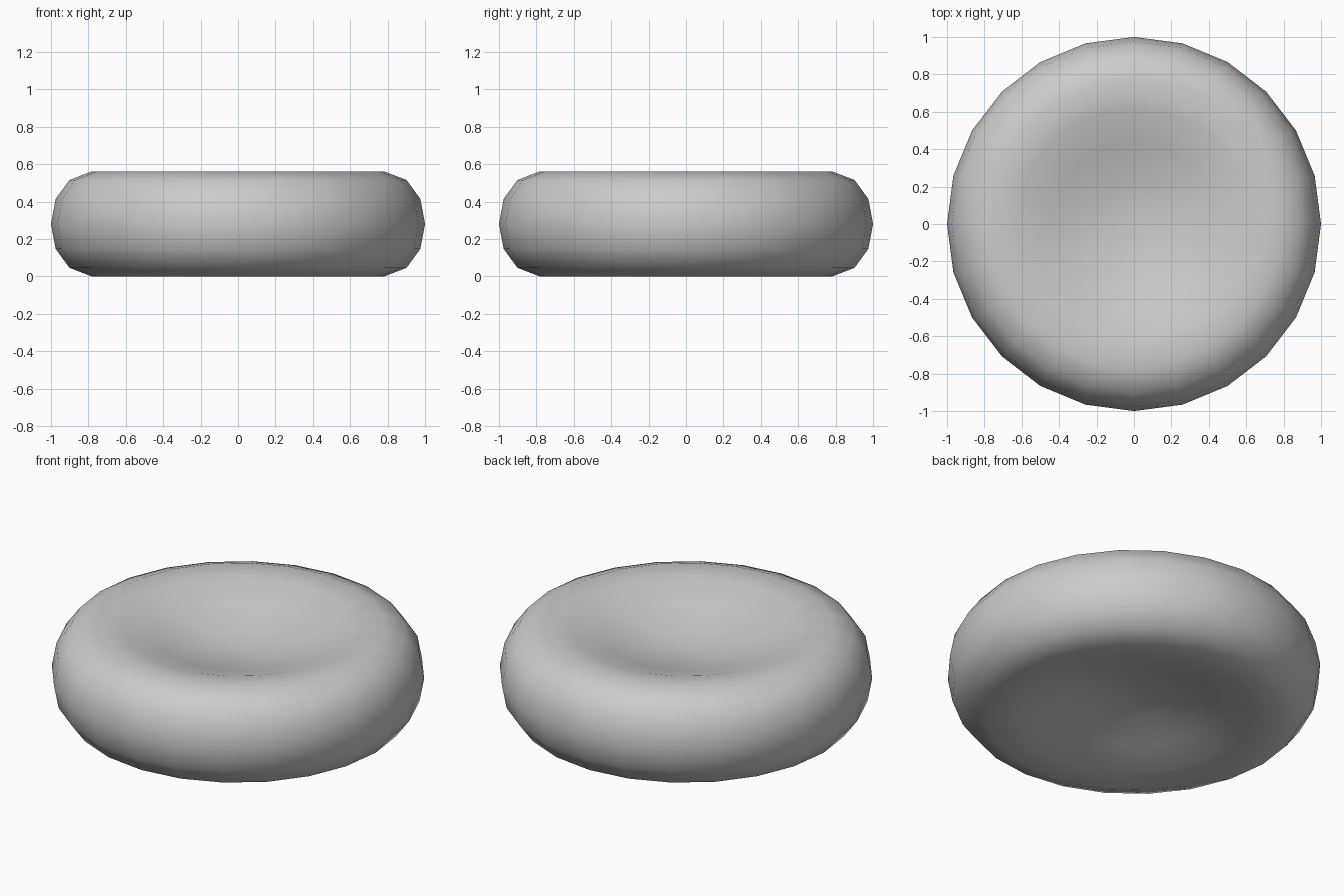
import bpy, bmesh

if "Cube" in bpy.data.objects:
    bpy.data.objects.remove(bpy.data.objects["Cube"])

MID_HEIGHT = 0.281   # half of the overall thickness

# Disc body: a sphere flattened and pinched into a dimple at both poles
bm = bmesh.new()
bmesh.ops.create_uvsphere(bm, u_segments=24, v_segments=14, radius=1.0)
for v in bm.verts:
    r2 = v.co.x ** 2 + v.co.y ** 2
    v.co.z *= 0.12 + 0.604 * r2 - 0.104 * r2 ** 2
    v.co.z += MID_HEIGHT
for f in bm.faces:
    f.smooth = True

mesh = bpy.data.meshes.new("dimpled_disc")
bm.to_mesh(mesh)
bm.free()
disc = bpy.data.objects.new("dimpled_disc", mesh)
bpy.context.collection.objects.link(disc)
